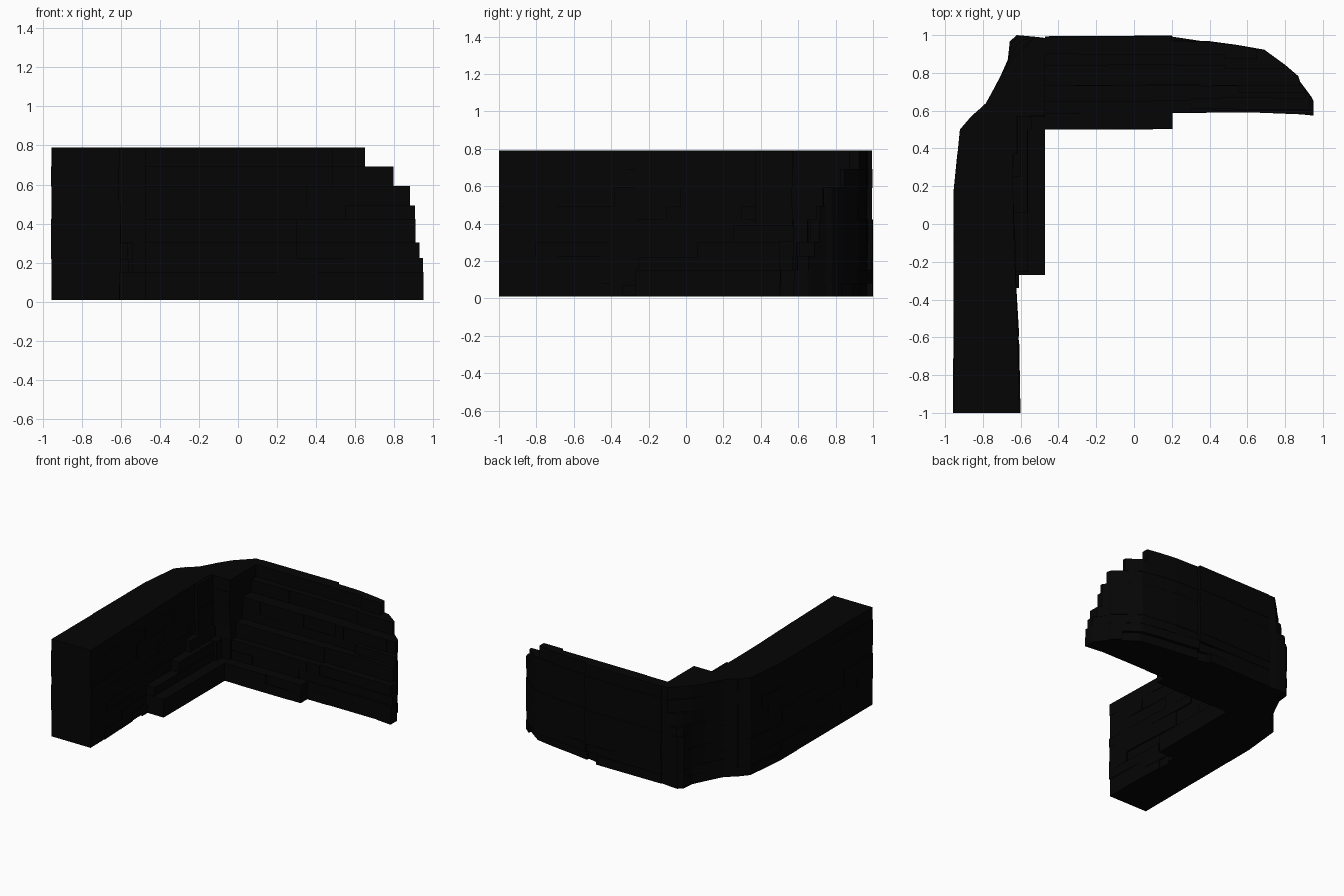
import bpy, bmesh, random

if "Cube" in bpy.data.objects:
    bpy.data.objects.remove(bpy.data.objects["Cube"])

random.seed(4)
stone = bpy.data.materials.new("dark_stone")
stone.diffuse_color = (0.0015, 0.0015, 0.0015, 1)
stone.use_nodes = True
stone.node_tree.nodes["Principled BSDF"].inputs["Base Color"].default_value = stone.diffuse_color


def interp(pts, t):
    """Piecewise linear lookup in a list of (t, value)."""
    if t <= pts[0][0]:
        return pts[0][1]
    for (a, va), (b, vb) in zip(pts, pts[1:]):
        if t <= b:
            return va + (vb - va) * (t - a) / (b - a)
    return pts[-1][1]


def jit(a):
    return random.uniform(-a, a)


def make(name, prisms):
    """One object made of vertical prisms (plan outline, z0, z1), fused to one skin."""
    bm = bmesh.new()
    for plan, z0, z1 in prisms:
        base = bm.faces.new([bm.verts.new((x, y, z0)) for x, y in plan])
        ext = bmesh.ops.extrude_face_region(bm, geom=[base])
        for v in ext["geom"]:
            if isinstance(v, bmesh.types.BMVert):
                v.co.z = z1
    bmesh.ops.recalc_face_normals(bm, faces=bm.faces)
    me = bpy.data.meshes.new(name)
    bm.to_mesh(me)
    bm.free()
    me.materials.append(stone)
    ob = bpy.data.objects.new(name, me)
    bpy.context.collection.objects.link(ob)
    bpy.context.view_layer.objects.active = ob
    bpy.ops.object.mode_set(mode="EDIT")
    bpy.ops.mesh.select_all(action="SELECT")
    bpy.ops.mesh.intersect_boolean(operation="UNION", use_self=True, solver="EXACT")
    bpy.ops.object.mode_set(mode="OBJECT")
    return ob


def box(x0, x1, y0, y1, z0, z1):
    return ([(x0, y0), (x1, y0), (x1, y1), (x0, y1)], z0, z1)


def joints(a, b, inner):
    return [a] + sorted(t for t in inner if a + 0.04 < t < b - 0.04) + [b]


# Plan outlines of the outer faces and the side wall's inner face
back = [(-0.65, 0.99), (0.2, 0.995), (0.201, 0.97), (0.4, 0.965), (0.55, 0.945),
        (0.69, 0.92), (0.8, 0.84), (0.87, 0.78), (0.88, 0.75), (0.94, 0.67), (0.95, 0.65)]
outer = [(-1, -0.955), (0.18, -0.952), (0.3, -0.94), (0.45, -0.925), (0.5, -0.92),
         (0.57, -0.86), (0.64, -0.78), (0.77, -0.71), (0.87, -0.665), (1, -0.655)]
inner = [(-1, -0.605), (-0.6, -0.61), (-0.35, -0.63), (0.24, -0.64), (0.6, -0.64)]
levels = [0.01, 0.08, 0.15, 0.22, 0.3, 0.42, 0.49, 0.59, 0.69, 0.79]
LAP = 0.003

# Side wall: staggered blocks in level courses
side = []
for i, (z0, z1) in enumerate(zip(levels, levels[1:])):
    cuts = joints(-1, 0.57, [-0.8 + 0.38 * k + 0.17 * (i % 3) + jit(0.04) for k in range(5)])
    for y0, y1 in zip(cuts, cuts[1:]):
        y1 = y1 + LAP if y1 < 0.56 else y1
        ys = [y0] + [p[0] for p in outer if y0 + 0.01 < p[0] < y1 - 0.01] + [y1]
        j, k = jit(0.006), jit(0.003)
        plan = [(interp(outer, y) + k, y) for y in reversed(ys)]
        plan += [(interp(inner, y0) + j, y0), (interp(inner, y1) + j, y1)]
        side.append((plan, z0, z1 if z1 > 0.78 else z1 + LAP))
make("side_wall", side)

# Corner pier: worn outer faces, its outer edge cut back towards the top
edge_limit = [(0.0, 1.65), (0.42, 1.635), (0.55, 1.58), (0.69, 1.53), (0.8, 1.51)]
pier = []
for z0, z1 in zip(levels, levels[1:]):
    plan = [(-0.47, 0.57 + jit(0.006)), (-0.47, 0.985), (-0.53, 0.992), (-0.62, 1.0)]
    plan += [(interp(outer, y) + jit(0.004), y) for y in (0.965, 0.87, 0.77, 0.64, 0.57)]
    plan += [(-0.64, 0.565), (-0.63, 0.57)]
    lim = interp(edge_limit, z1)
    cut = [max(0, (y - x - lim) / 2) for x, y in plan]
    plan = [(x + c, y - c) for (x, y), c in zip(plan, cut)]
    pier.append((plan, z0, z1 if z1 > 0.78 else z1 + LAP))
make("corner_pier", pier)

# Back wall: each course steps back from the one below
# (z0, z1, front y on the left, front y on the right, x of change, x of end)
courses = [
    (0.01, 0.08, 0.50, 0.59, 0.2, 0.95),
    (0.08, 0.15, 0.505, 0.59, 0.2, 0.95),
    (0.15, 0.22, 0.59, 0.60, 0.12, 0.948),
    (0.22, 0.30, 0.595, 0.605, 0.3, 0.93),
    (0.30, 0.42, 0.65, 0.665, 0.3, 0.908),
    (0.42, 0.49, 0.73, 0.70, 0.55, 0.905),
    (0.49, 0.59, 0.735, 0.73, 0.35, 0.88),
    (0.59, 0.69, 0.84, 0.82, 0.48, 0.795),
    (0.69, 0.79, 0.90, 0.87, 0.48, 0.65),
]
blocks = []
for i, (z0, z1, fl, fr, xc, xe) in enumerate(courses):
    cuts = joints(-0.472, xe, [xc] + [-0.3 + 0.36 * k + 0.15 * (i % 2) + jit(0.05)
                                      for k in range(4)])
    cuts = [c for c in cuts if c == xc or abs(c - xc) > 0.05]
    shift = jit(0.003)
    for x0, x1 in zip(cuts, cuts[1:]):
        f = (fl if x0 < xc else fr) + jit(0.004)
        inset = 0.03 if z1 < 0.1 and -0.1 < x0 < 0.8 else 0
        end = f - 0.015 if x1 > 0.9 and z1 < 0.2 else f
        x1 = x1 + LAP if x1 < xe else x1
        xs = [x0] + [p[0] for p in back if x0 + 0.008 < p[0] < x1 - 0.008] + [x1]
        plan = [(x0, f), (x1, end)]
        plan += [(x, max(interp(back, x) + shift - inset, f + 0.015)) for x in reversed(xs)]
        blocks.append((plan, z0, z1 if z1 > 0.78 else z1 + LAP))
make("back_wall", blocks)

# Ruined foot of the side wall, climbing in steps to the corner
make("stepped_footing", [
    box(-0.65, -0.47, -0.27, 0.58, 0.01, 0.153),
    box(-0.65, -0.56, -0.255, 0.575, 0.14, 0.22),
    box(-0.65, -0.565, 0.06, 0.575, 0.21, 0.30),
    box(-0.65, -0.6, 0.25, 0.575, 0.29, 0.39),
    box(-0.645, -0.54, 0.50, 0.585, 0.145, 0.305),
    box(-0.65, -0.615, 0.37, 0.575, 0.38, 0.59),
    box(-0.65, -0.62, 0.37, 0.572, 0.58, 0.785),
    box(-0.65, -0.61, -0.34, -0.25, 0.012, 0.07),
])
